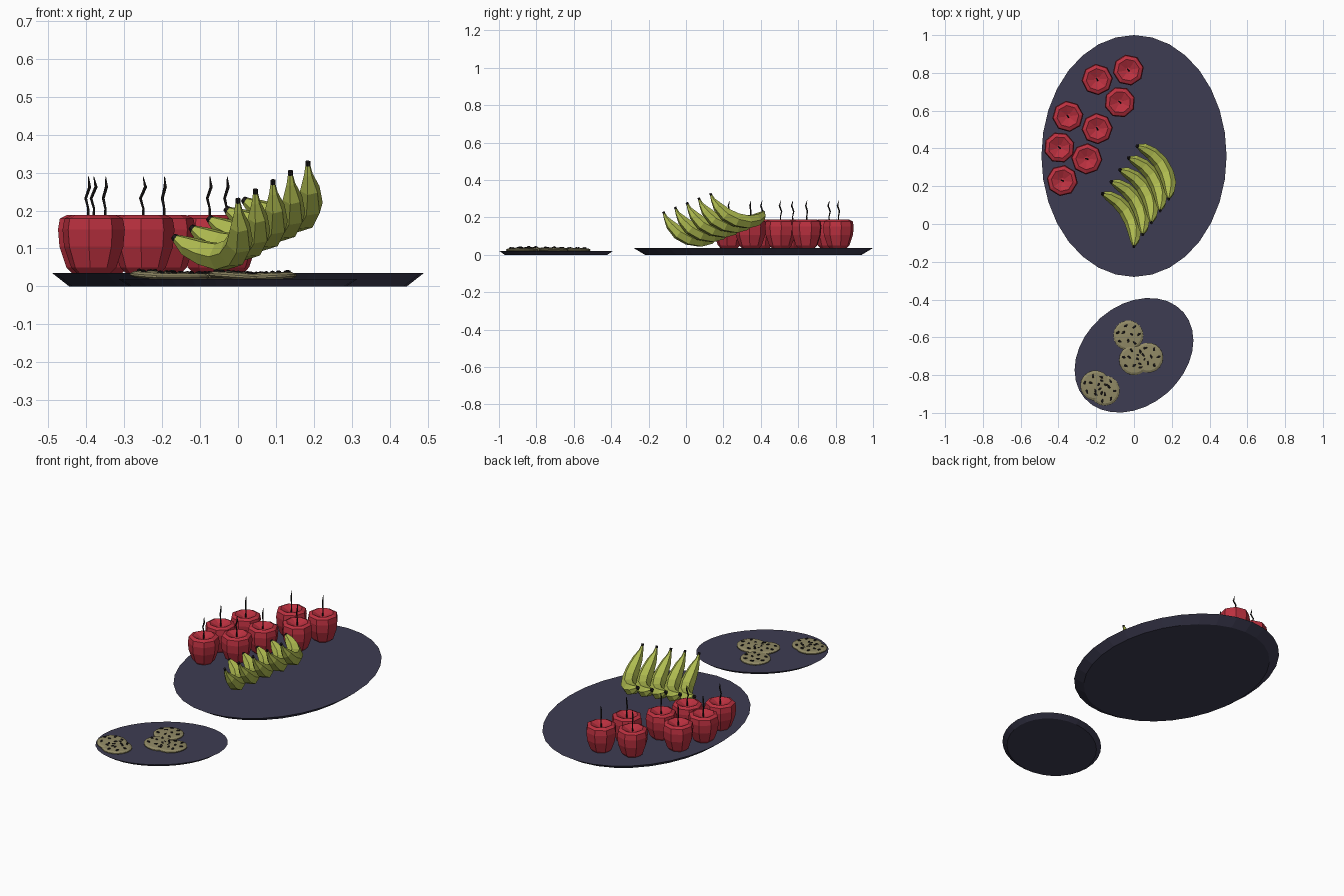
import bpy, bmesh, math, random
from mathutils import Vector, Matrix

if "Cube" in bpy.data.objects:
    bpy.data.objects.remove(bpy.data.objects["Cube"])

random.seed(4)


def material(name, r, g, b):
    m = bpy.data.materials.new(name)
    m.diffuse_color = (r, g, b, 1)
    m.use_nodes = True
    m.node_tree.nodes["Principled BSDF"].inputs["Base Color"].default_value = m.diffuse_color
    return m


SLATE = material("slate", 0.048, 0.046, 0.085)
RED = material("red", 0.50, 0.03, 0.05)
GREEN = material("green", 0.43, 0.50, 0.08)
TAN = material("tan", 0.28, 0.25, 0.13)
DARK = material("dark", 0.012, 0.010, 0.010)


def skin(name, rings, mats, dark_spans=()):
    """Skin a list of vertex rings, close both ends, flat shaded."""
    bm = bmesh.new()
    loops = [[bm.verts.new(p) for p in ring] for ring in rings]
    n = len(loops[0])
    for k, (a, b) in enumerate(zip(loops, loops[1:])):
        for i in range(n):
            j = (i + 1) % n
            f = bm.faces.new((a[i], a[j], b[j], b[i]))
            f.material_index = 1 if k in dark_spans else 0
    for cap, span in ((loops[0][::-1], 0), (loops[-1], len(loops) - 2)):
        bm.faces.new(cap).material_index = 1 if span in dark_spans else 0
    bmesh.ops.recalc_face_normals(bm, faces=bm.faces)
    me = bpy.data.meshes.new(name)
    bm.to_mesh(me)
    bm.free()
    for m in mats:
        me.materials.append(m)
    ob = bpy.data.objects.new(name, me)
    bpy.context.collection.objects.link(ob)
    return ob


def lathe(name, profile, sides, mat):
    rings = [[(r * math.cos(2 * math.pi * i / sides),
               r * math.sin(2 * math.pi * i / sides), z) for i in range(sides)]
             for r, z in profile]
    return skin(name, rings, [mat])


def tube(name, path, radii, sides, normal, mats, dark_spans=()):
    pts = [Vector(p) for p in path]
    rings = []
    for k, p in enumerate(pts):
        t = (pts[min(k + 1, len(pts) - 1)] - pts[max(k - 1, 0)]).normalized()
        u = t.cross(normal).normalized()
        v = t.cross(u)
        rings.append([p + radii[k] * (math.cos(a) * u + math.sin(a) * v)
                      for a in (2 * math.pi * i / sides for i in range(sides))])
    return skin(name, rings, mats, dark_spans)


# Oval plates: the small one is a turned, shrunken copy of the large one
for name, y, size, turn in (("large_plate", 0.36, 1.0, 0),
                            ("small_plate", -0.695, 0.542, -49)):
    plate = lathe(name, [(0.58, 0), (0.64, 0.036)], 32, SLATE)
    plate.location = (0, y, 0)
    plate.scale = (0.766 * size, size, size)
    plate.rotation_euler.z = math.radians(turn)

# Apples with a dipped crown and a thin wavy stem
apples = [(-0.03, 0.815), (-0.195, 0.765), (-0.075, 0.645), (-0.35, 0.57),
          (-0.195, 0.505), (-0.395, 0.405), (-0.25, 0.345), (-0.38, 0.23)]
apple_profile = [(0.012, 0.045), (0.045, 0.035), (0.060, 0.050), (0.079, 0.105),
                 (0.083, 0.150), (0.078, 0.179), (0.058, 0.188), (0.014, 0.168)]
for i, (x, y) in enumerate(apples):
    apple = lathe(f"apple_{i + 1}", apple_profile, 8, RED)
    stem = tube(f"apple_stem_{i + 1}",
                [(0, 0, 0.165), (0.001, 0, 0.205), (-0.004, 0.006, 0.232),
                 (0.003, -0.006, 0.262), (0.002, 0.002, 0.289)],
                [0.0045, 0.003, 0.004, 0.0045, 0.001], 5, Vector((1, 0, 0)), [DARK])
    turn = random.uniform(0, math.pi / 4)
    for ob in (apple, stem):
        ob.location = (x, y, 0)
        ob.rotation_euler.z = turn

# Bunch of bananas: one curved body stepped diagonally upward
banana_path = [(0.000, -0.122, 0.231), (0.000, -0.117, 0.220), (0.001, -0.108, 0.197),
               (0.005, -0.083, 0.160), (0.004, -0.040, 0.117), (-0.012, 0.015, 0.089),
               (-0.045, 0.075, 0.078), (-0.090, 0.122, 0.088), (-0.135, 0.150, 0.107),
               (-0.163, 0.160, 0.126), (-0.171, 0.162, 0.133)]
banana_radii = [0.007, 0.007, 0.012, 0.027, 0.037, 0.040,
                0.039, 0.035, 0.027, 0.012, 0.008]
a, mid, b = (Vector(banana_path[k]) for k in (0, 5, 10))
bend_normal = (a - mid).cross(b - mid).normalized()
for i in range(5):
    banana = tube(f"banana_{i + 1}", banana_path, banana_radii, 6, bend_normal,
                  [GREEN, DARK], dark_spans=(0, 9))
    banana.location = (0.046 * i, 0.063 * i, 0.0245 * i)

# Cookies: rounded discs, some leaning on a neighbour, dotted with chips
cookies = [(-0.03, -0.59, 0.018, 0, 0), (0.0, -0.72, 0.019, 0, 4),
           (0.075, -0.708, 0.018, 0, -3), (-0.205, -0.855, 0.021, 2, 3),
           (-0.155, -0.882, 0.018, 0, 0)]
cookie_profile = [(0.070, 0.0), (0.080, 0.005), (0.080, 0.010), (0.068, 0.016), (0.010, 0.019)]
chip_spots = [(0.018, 20), (0.030, 150), (0.028, 270), (0.056, 5), (0.055, 55),
              (0.053, 105), (0.058, 165), (0.055, 215), (0.052, 310)]
for i, (x, y, z, rx, ry) in enumerate(cookies):
    cookie = lathe(f"cookie_{i + 1}", cookie_profile, 18, TAN)
    bm = bmesh.new()
    for r, deg in chip_spots:
        ang = math.radians(deg)
        place = (Matrix.Translation((r * math.cos(ang), r * math.sin(ang), 0.018))
                 @ Matrix.Rotation(random.uniform(0, math.pi), 4, 'Z')
                 @ Matrix.Diagonal((0.012, 0.007, 0.005, 1)))
        bmesh.ops.create_icosphere(bm, subdivisions=1, radius=1, matrix=place)
    me = bpy.data.meshes.new(f"cookie_chips_{i + 1}")
    bm.to_mesh(me)
    bm.free()
    me.materials.append(DARK)
    chips = bpy.data.objects.new(me.name, me)
    bpy.context.collection.objects.link(chips)
    for ob in (cookie, chips):
        ob.location = (x, y, z)
        ob.rotation_euler = (math.radians(rx), math.radians(ry), i * 1.1 if rx == ry == 0 else 0)
